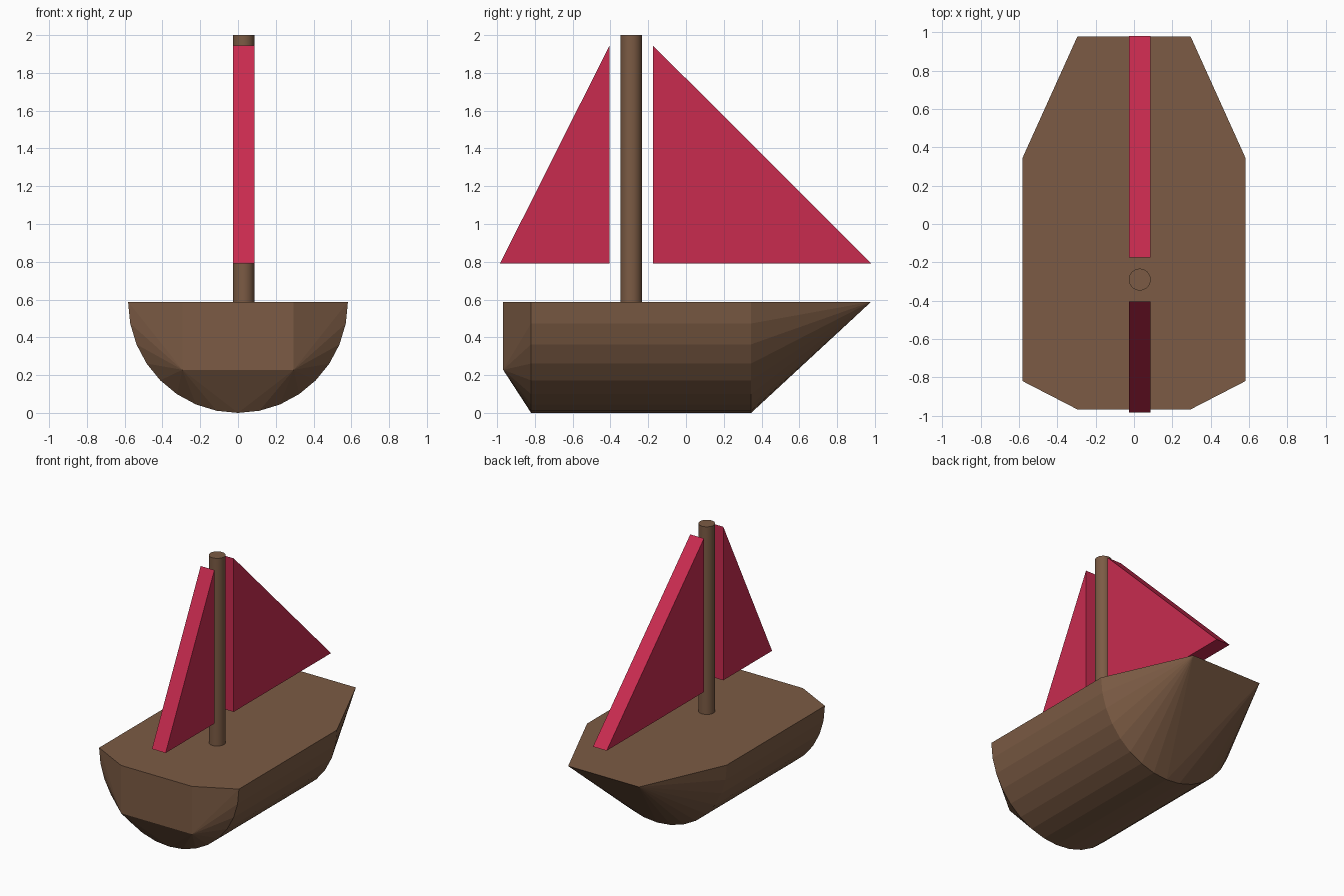
import bpy, bmesh, math

if "Cube" in bpy.data.objects:
    bpy.data.objects.remove(bpy.data.objects["Cube"])


def material(name, color):
    m = bpy.data.materials.new(name)
    m.diffuse_color = (*color, 1)
    m.use_nodes = True
    m.node_tree.nodes["Principled BSDF"].inputs["Base Color"].default_value = m.diffuse_color
    return m


wood = material("wood", (0.2, 0.105, 0.058))
cloth = material("sail_cloth", (0.58, 0.024, 0.078))

DECK = 0.588      # deck height
R_X = 0.582       # half beam
STERN_Y, BOW_Y = -0.82, 0.345


def solid(name, points, mat):
    """Convex flat-faced solid around a few points."""
    bm = bmesh.new()
    for p in points:
        bm.verts.new(p)
    bmesh.ops.convex_hull(bm, input=bm.verts[:])
    bmesh.ops.dissolve_limit(bm, angle_limit=0.01, verts=bm.verts[:], edges=bm.edges[:])
    bmesh.ops.recalc_face_normals(bm, faces=bm.faces[:])
    mesh = bpy.data.meshes.new(name)
    bm.to_mesh(mesh)
    bm.free()
    mesh.materials.append(mat)
    obj = bpy.data.objects.new(name, mesh)
    bpy.context.collection.objects.link(obj)
    return obj


def half_round(y, sides=16):
    """Half-circle hull cross-section at y."""
    angles = [math.pi * i / sides for i in range(sides + 1)]
    return [(R_X * math.cos(a), y, DECK * (1 - math.sin(a))) for a in angles]


# Hull: half-cylinder body, bow tapering up to an edge, bevelled stern
solid("hull_body", half_round(STERN_Y) + half_round(BOW_Y), wood)
solid("bow", half_round(BOW_Y) + [(x, 0.98, DECK) for x in (-0.295, 0.295)], wood)
solid("stern", half_round(STERN_Y) +
      [(x, -0.968, z) for x in (-0.295, 0.295) for z in (0.228, DECK)], wood)

# Mast
MAST_X, HALF = 0.03, 0.057
bpy.ops.mesh.primitive_cylinder_add(vertices=32, radius=HALF, depth=2.0 - DECK,
                                    location=(MAST_X, -0.29, (2.0 + DECK) / 2))
mast = bpy.context.object
mast.name = "mast"
mast.data.materials.append(wood)
bpy.ops.object.shade_smooth_by_angle()

# Sails: thick right triangles, upright edge next to the mast
for name, inner, outer in (("front_sail", -0.405, -0.985), ("rear_sail", -0.175, 0.982)):
    profile = [(inner, 0.79), (inner, 1.945), (outer, 0.79)]
    solid(name, [(MAST_X + s * HALF, y, z) for s in (-1, 1) for y, z in profile], cloth)
